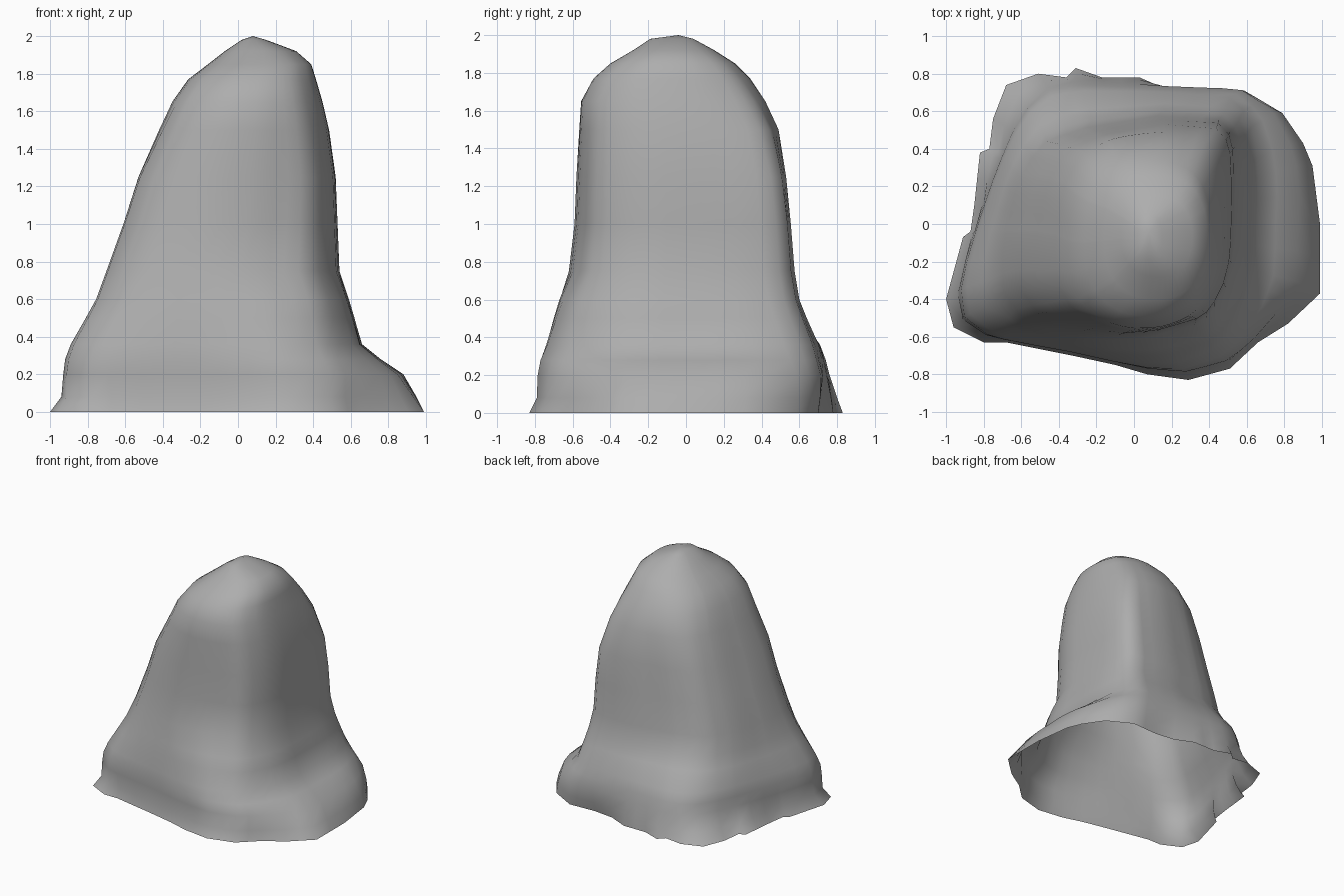
import bpy, bmesh, math
from mathutils import Vector

if "Cube" in bpy.data.objects:
    bpy.data.objects.remove(bpy.data.objects["Cube"])

# Ragged outline of the open foot, counter-clockwise
BASE = [(-1, -.4), (-.96, -.55), (-.8, -.63), (-.68, -.63), (-.33, -.7), (-.1, -.75), (.07, -.8),
        (.29, -.83), (.51, -.77), (.66, -.63), (.82, -.53), (.99, -.37), (.99, 0), (.95, .31),
        (.9, .43), (.79, .59), (.59, .7), (.36, .69), (.19, .71), (.03, .78), (-.17, .78),
        (-.31, .83), (-.36, .78), (-.51, .8), (-.68, .74), (-.75, .56), (-.77, .4), (-.82, .38),
        (-.85, .1), (-.87, -.04), (-.91, -.07)]
# Smoother outline just above the foot
LOW = [(.9, -.3), (.92, .2), (.88, .38), (.75, .57), (.55, .68), (.2, .69), (0, .72), (-.3, .75),
       (-.5, .71), (-.62, .5), (-.77, .1), (-.92, -.33), (-.92, -.5), (-.8, -.6), (-.3, -.67),
       (.07, -.77), (.29, -.8), (.51, -.74), (.66, -.62), (.8, -.48)]
# Outline of the column at mid height
MID = [(.53, .1), (.53, .38), (.49, .53), (.15, .55), (-.2, .49), (-.42, .41), (-.53, .2),
       (-.6, -.1), (-.6, -.33), (-.5, -.47), (-.3, -.55), (-.1, -.58), (.1, -.565),
       (.37, -.49), (.47, -.36), (.52, -.17)]
# Height, x range, y range of each ring
RINGS = [(0, -1, .99, -.83, .83), (.08, -.94, .95, -.79, .8), (.2, -.93, .88, -.785, .76),
         (.28, -.92, .76, -.77, .74), (.36, -.89, .66, -.74, .71), (.5, -.81, .62, -.7, .64),
         (.6, -.755, .59, -.67, .6), (.75, -.7, .54, -.62, .575), (1, -.61, .53, -.59, .555),
         (1.25, -.53, .52, -.58, .53), (1.5, -.42, .485, -.565, .49), (1.65, -.35, .45, -.555, .42),
         (1.77, -.265, .415, -.49, .34), (1.85, -.16, .39, -.4, .26), (1.92, -.07, .31, -.28, .15),
         (1.98, .02, .15, -.19, .04)]
TOP_OF_FOOT = .75


def radius_at(outline, angle):
    """Distance from the centre to the outline along a direction."""
    d = Vector((math.cos(angle), math.sin(angle)))
    for i in range(len(outline)):
        a, b = Vector(outline[i - 1]), Vector(outline[i])
        e = b - a
        den = d.x * e.y - d.y * e.x
        if abs(den) < 1e-9:
            continue
        r = (a.x * e.y - a.y * e.x) / den
        s = (a.x * d.y - a.y * d.x) / den
        if r > 0 and -1e-6 <= s <= 1 + 1e-6:
            return r
    return .5


def fit(values, low, high):
    a, b = min(values), max(values)
    return [low + (v - a) / (b - a) * (high - low) for v in values]


# Extra points between the outline corners keep the sides round
pts = []
for i, p in enumerate(BASE):
    q = BASE[(i + 1) % len(BASE)]
    pts.append(Vector(p))
    if (Vector(q) - Vector(p)).length > .2:
        pts.append((Vector(p) + Vector(q)) / 2)
angles = [math.atan2(p.y, p.x) for p in pts]
dirs = [Vector((math.cos(a), math.sin(a))) for a in angles]
low = [d * radius_at(LOW, a) for d, a in zip(dirs, angles)]
mid = [d * radius_at(MID, a) for d, a in zip(dirs, angles)]
dome = [d / (abs(d.x) ** 2.3 + abs(d.y) ** 2.3) ** (1 / 2.3) * .55 for d in dirs]
top = next(r for r in RINGS if r[0] == TOP_OF_FOOT)

# Rock shell lofted from foot to dome
bm = bmesh.new()
loops = []
for row in RINGS:
    z, x0, x1, y0, y1 = row
    if z < TOP_OF_FOOT:
        # Each side moves inward as fast as its own silhouette does
        w = [(row[k] - RINGS[0][k]) / (top[k] - RINGS[0][k]) for k in range(1, 5)]
        ring = []
        for p, l, m, d in zip(pts, low, mid, dirs):
            t = (w[1] if d.x > 0 else w[0]) * d.x ** 2 + (w[3] if d.y > 0 else w[2]) * d.y ** 2
            wide = Vector((m.x * (top[2] / .53 if m.x > 0 else top[1] / -.6),
                           m.y * (top[4] / .55 if m.y > 0 else top[3] / -.58)))
            start = p.lerp(l, min(1, z / .2))
            ring.append(start.lerp(wide, t if z > 0 else 0))
    else:
        t = min(1, max(0, (z - 1.2) / .7))
        ring = [m.lerp(d, t) for m, d in zip(mid, dome)]
    xs = fit([p.x for p in ring], x0, x1)
    ys = fit([p.y for p in ring], y0, y1)
    loops.append([bm.verts.new((x, y, z)) for x, y in zip(xs, ys)])
n = len(pts)
for lo, hi in zip(loops, loops[1:]):
    for i in range(n):
        j = (i + 1) % n
        bm.faces.new((lo[i], lo[j], hi[j], hi[i]))
apex = bm.verts.new((.08, -.04, 2))
for i in range(n):
    bm.faces.new((loops[-1][i], loops[-1][(i + 1) % n], apex))
for f in bm.faces:
    f.smooth = True
mesh = bpy.data.meshes.new("rock")
bm.to_mesh(mesh)
bm.free()
rock = bpy.data.objects.new("rock", mesh)
bpy.context.collection.objects.link(rock)

# Mid-grey stone
stone = bpy.data.materials.new("stone")
stone.diffuse_color = (.42, .42, .42, 1)
stone.use_nodes = True
stone.node_tree.nodes["Principled BSDF"].inputs["Base Color"].default_value = stone.diffuse_color
mesh.materials.append(stone)
